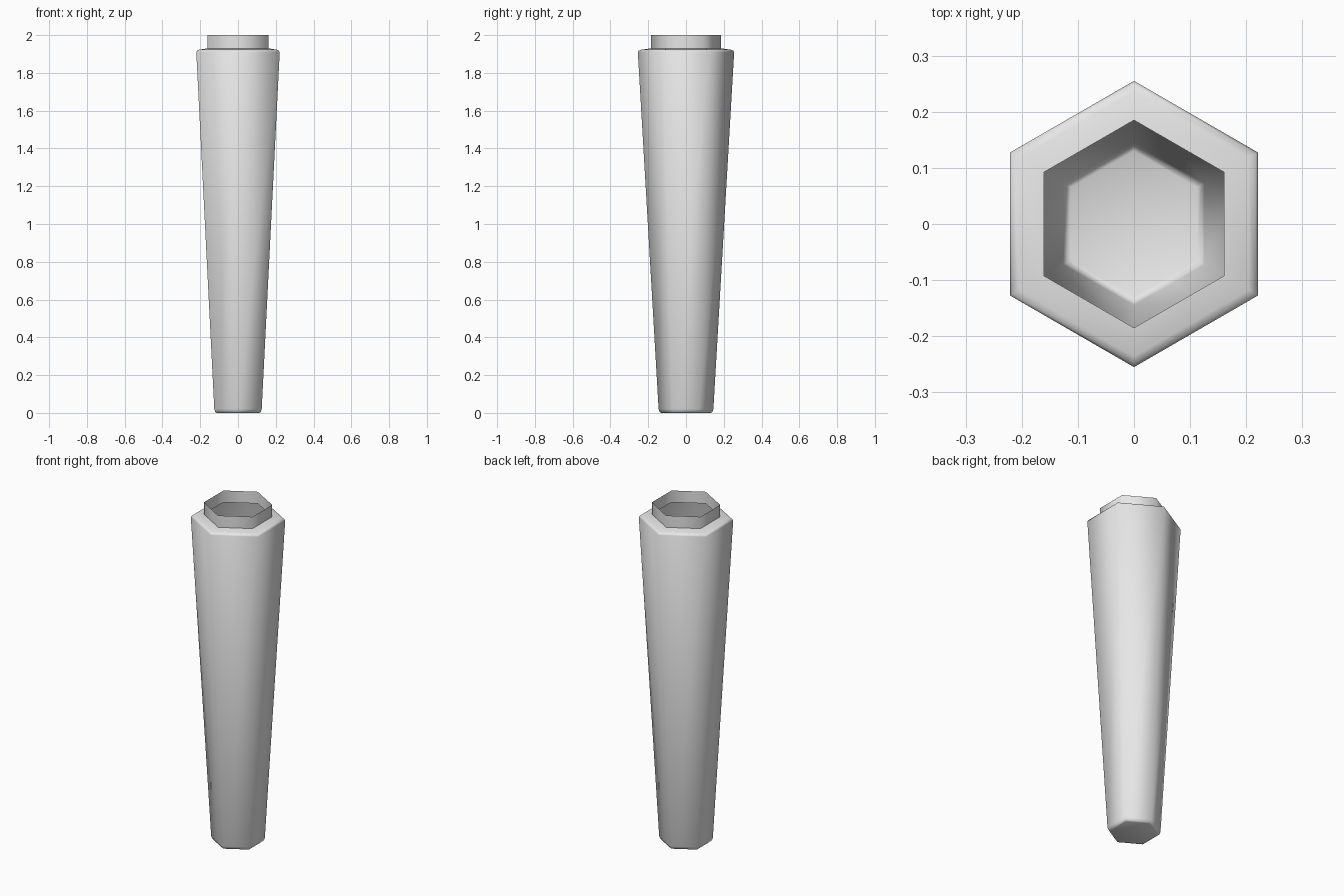
import bpy, bmesh, math

if "Cube" in bpy.data.objects:
    bpy.data.objects.remove(bpy.data.objects["Cube"])

mat = bpy.data.materials.new("light_grey")
mat.diffuse_color = (0.8, 0.8, 0.8, 1)
mat.use_nodes = True
mat.node_tree.nodes["Principled BSDF"].inputs["Base Color"].default_value = mat.diffuse_color


def hex_shell(name, profile, floor):
    """Thin hexagonal shell swept through (corner radius, height) rings."""
    bm = bmesh.new()
    rings = []
    for r, z in profile:
        rings.append([bm.verts.new((r * math.cos(math.radians(30 + 60 * i)),
                                    r * math.sin(math.radians(30 + 60 * i)), z))
                      for i in range(6)])
    for a, b in zip(rings, rings[1:]):
        for i in range(6):
            j = (i + 1) % 6
            bm.faces.new((a[i], a[j], b[j], b[i]))
    if floor:
        bm.faces.new(rings[0][::-1])
    me = bpy.data.meshes.new(name)
    bm.to_mesh(me)
    bm.free()
    me.materials.append(mat)
    ob = bpy.data.objects.new(name, me)
    bpy.context.collection.objects.link(ob)
    bpy.ops.object.select_all(action='DESELECT')
    ob.select_set(True)
    bpy.context.view_layer.objects.active = ob
    bpy.ops.object.shade_smooth_by_angle(angle=math.radians(65))
    return ob


# Tapered leg with softened foot and shoulder, open at the top
hex_shell("tapered_leg", [(0.130, 0.0), (0.139, 0.004), (0.145, 0.02),
                          (0.255, 1.91), (0.250, 1.918), (0.236, 1.923),
                          (0.185, 1.93)], True)

# Open collar rising from the shoulder
hex_shell("collar", [(0.185, 1.93), (0.185, 2.0)], False)
